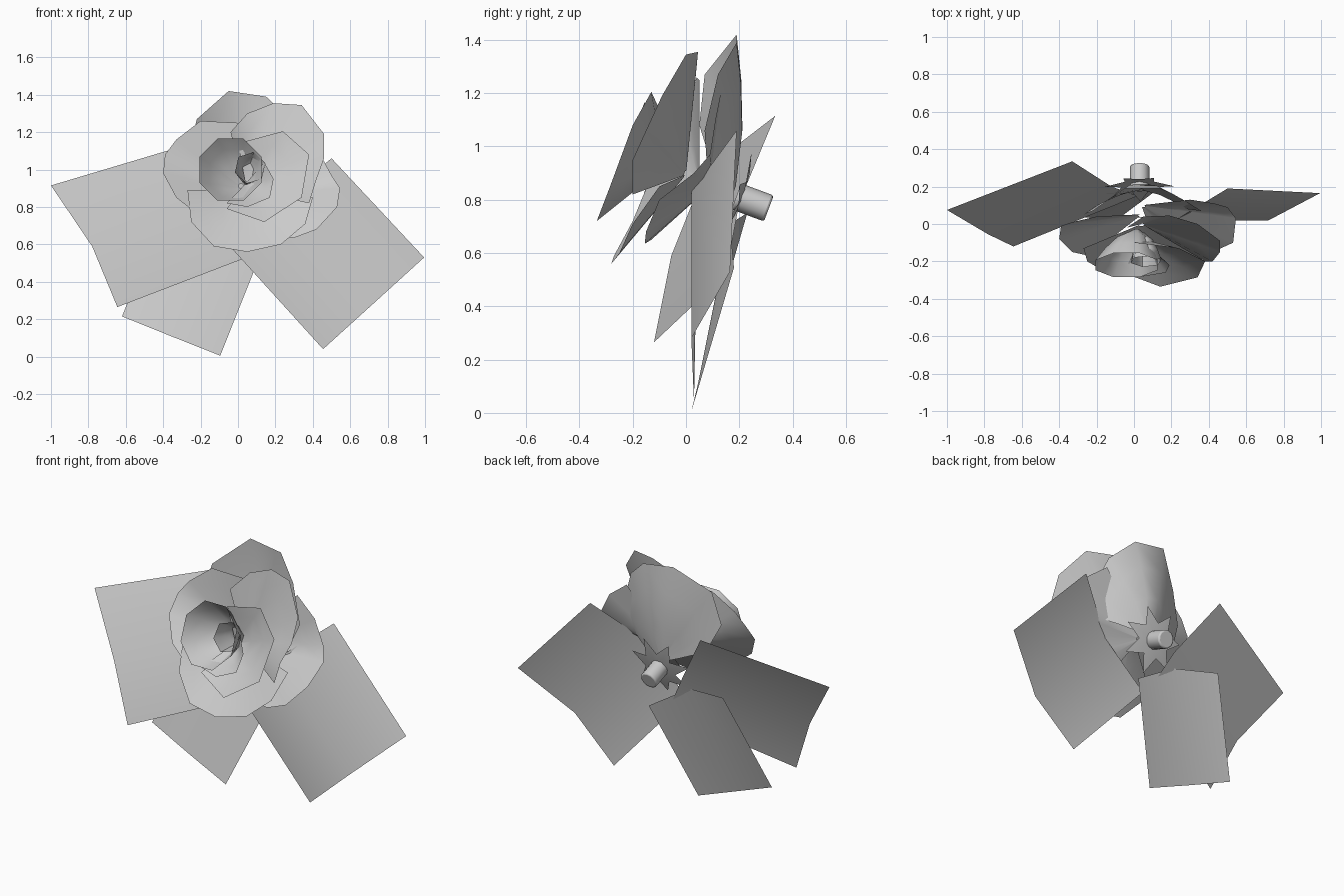
import bpy, math
from mathutils import Vector

if "Cube" in bpy.data.objects:
    bpy.data.objects.remove(bpy.data.objects["Cube"])

AXIS = Vector((0, 0.94, -0.35)).normalized()   # flower axis, pointing to the back


def on_axis(y, x=0.04):
    """Point on the tilted flower axis at a given depth."""
    return Vector((x, y, 0.82 + (0.2 - y) * 0.37))


def make(name, verts, faces, angle=60):
    me = bpy.data.meshes.new(name)
    me.from_pydata([tuple(v) for v in verts], [], faces)
    me.update()
    ob = bpy.data.objects.new(name, me)
    bpy.context.collection.objects.link(ob)
    bpy.ops.object.select_all(action='DESELECT')
    ob.select_set(True)
    bpy.context.view_layer.objects.active = ob
    bpy.ops.object.shade_smooth_by_angle(angle=math.radians(angle))
    return ob


def petal(name, rim, base, spread=1.0, depth=1.0, closed=False):
    """Cupped sheet lofted from a point on the axis out to a rim outline."""
    steps = (0.04, 0.4, 0.72, 1.0)
    n = len(rim)
    verts = []
    for t in steps:
        s, d = t ** spread, t ** depth
        for x, y, z in rim:
            flat = base.y + 0.4 * (z - base.z)      # plane across the axis
            verts.append((base.x + (x - base.x) * s,
                          base.y + (flat - base.y) * s + (y - flat) * d,
                          base.z + (z - base.z) * s))
    faces = []
    for k in range(len(steps) - 1):
        for i in range(n if closed else n - 1):
            j = (i + 1) % n
            faces.append((k * n + i, k * n + j, k * n + n + j, k * n + n + i))
    return make(name, verts, faces)


def ring(cx, cy, cz, r, n, slope, turn=0.0):
    """Tilted polygon rim facing the front."""
    pts = []
    for i in range(n):
        a = turn + 2 * math.pi * i / n
        pts.append((cx + r * math.cos(a), cy + slope * math.sin(a), cz + r * math.sin(a)))
    return pts


# Outer petals
petal("back_petal", [(-0.20, 0.10, 0.92), (-0.27, 0.05, 1.08), (-0.22, 0.07, 1.27),
                     (-0.05, 0.19, 1.42), (0.15, 0.19, 1.39), (0.28, 0.12, 1.27),
                     (0.36, 0.07, 1.06), (0.28, 0.08, 0.90)], on_axis(0.18), depth=1.4)
petal("left_petal", [(0.0, 0.05, 1.25), (-0.20, 0.04, 1.26), (-0.33, 0.01, 1.16),
                     (-0.39, -0.01, 1.08), (-0.40, -0.08, 0.98), (-0.33, -0.15, 0.85),
                     (-0.24, -0.17, 0.78)], on_axis(0.05))
petal("upper_right_petal", [(-0.04, -0.02, 1.20), (0.05, 0.04, 1.30), (0.19, 0.045, 1.355),
                            (0.34, 0.0, 1.345), (0.46, -0.09, 1.19), (0.46, -0.15, 1.06),
                            (0.42, -0.20, 0.95), (0.38, -0.20, 0.82)], on_axis(0.0))
petal("lower_right_petal", [(0.30, 0.13, 1.20), (0.43, 0.11, 1.10), (0.50, 0.09, 0.97),
                            (0.545, 0.03, 0.90), (0.53, -0.10, 0.80), (0.42, -0.15, 0.68),
                            (0.30, -0.155, 0.635), (0.12, -0.13, 0.65)], on_axis(0.1))
petal("bottom_petal", [(-0.27, -0.13, 0.89), (-0.25, -0.20, 0.72), (-0.13, -0.27, 0.59),
                       (0.05, -0.28, 0.56), (0.23, -0.25, 0.60), (0.36, -0.20, 0.71),
                       (0.40, -0.10, 0.85)], on_axis(0.0))

# Inner petals
petal("inner_right_petal", [(-0.06, -0.26, 0.79), (0.14, -0.335, 0.72), (0.34, -0.285, 0.85),
                            (0.38, -0.20, 1.08), (0.24, -0.13, 1.205), (0.0, -0.10, 1.14)],
      on_axis(-0.08))
petal("inner_small_petal", [(-0.06, -0.26, 0.82), (0.05, -0.28, 0.80), (0.17, -0.26, 0.85),
                            (0.19, -0.22, 0.95), (0.14, -0.18, 1.04)], on_axis(-0.08))

# Rolled petals at the heart of the flower
petal("inner_cup", ring(-0.04, -0.22, 1.0, 0.18, 8, 0.07, math.pi / 8),
      on_axis(-0.03, 0.02), spread=0.8, depth=1.3, closed=True)
petal("centre_bud", ring(0.065, -0.20, 1.01, 0.085, 6, 0.03, 0.3),
      on_axis(-0.05, 0.04), spread=0.6, depth=1.2, closed=True)

# Leaves: two panels folded along the midrib, tip edge then base edge
leaves = {
    "left_leaf": [(-1.0, 0.075, 0.915), (-0.78, -0.055, 0.59), (-0.645, -0.12, 0.265),
                  (-0.33, 0.335, 1.115), (-0.12, 0.20, 0.79), (0.02, 0.15, 0.52)],
    "right_leaf": [(0.995, 0.165, 0.53), (0.72, 0.02, 0.28), (0.455, 0.03, 0.04),
                   (0.50, 0.19, 1.06), (0.22, 0.02, 0.83), (-0.03, 0.04, 0.575)],
    "lower_leaf": [(-0.62, 0.075, 0.215), (-0.36, 0.045, 0.11), (-0.095, 0.02, 0.005),
                   (-0.405, 0.23, 0.75), (-0.14, 0.165, 0.71), (0.12, 0.18, 0.545)],
}
for name, pts in leaves.items():
    make(name, pts, [(0, 1, 4, 3), (1, 2, 5, 4)])

# Star of sepals behind the petals
side = Vector((1, 0, 0))
up = side.cross(AXIS).normalized()
if up.z < 0:
    up = -up
centre = Vector((0.03, 0.195, 0.81))
star = [centre + AXIS * 0.02]
for i in range(14):
    a = math.pi * i / 7 + 0.25
    r, lift = (0.19, -0.01) if i % 2 == 0 else (0.10, 0.01)
    star.append(centre + side * r * math.cos(a) + up * r * math.sin(a) + AXIS * lift)
make("sepals", star, [(0, i + 1, (i + 1) % 14 + 1) for i in range(14)])

# Stem stub
bpy.ops.mesh.primitive_cylinder_add(vertices=12, radius=0.052, depth=0.13,
                                    location=(0.03, 0.25, 0.79))
stem = bpy.context.object
stem.name = "stem"
stem.rotation_euler = AXIS.to_track_quat('Z', 'Y').to_euler()
bevel = stem.modifiers.new("soft_edge", 'BEVEL')
bevel.width = 0.008
bevel.segments = 2
bpy.ops.object.shade_smooth_by_angle(angle=math.radians(40))
